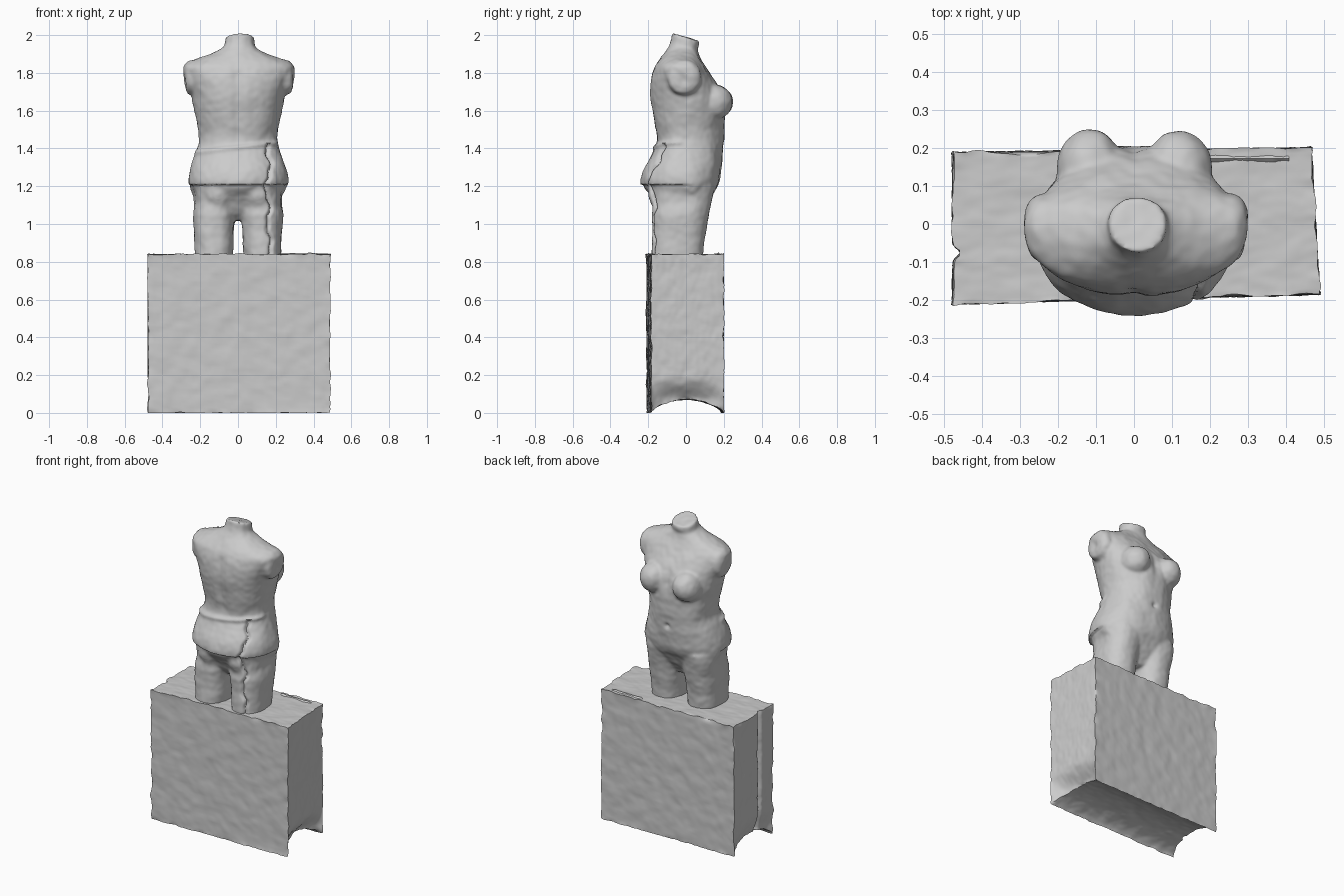
import bpy, bmesh, math
from mathutils import Vector, noise

if "Cube" in bpy.data.objects:
    bpy.data.objects.remove(bpy.data.objects["Cube"])


def spline(rows, steps):
    """Catmull-Rom resampling of a table of section values."""
    out = []
    for i in range(len(rows) - 1):
        p = [rows[max(0, min(len(rows) - 1, i + k))] for k in (-1, 0, 1, 2)]
        for s in range(steps):
            t = s / steps
            out.append([0.5 * (2 * b + (c - a) * t + (2 * a - 5 * b + 4 * c - d) * t * t
                               + (3 * b - a - 3 * c + d) * t ** 3) for a, b, c, d in zip(*p)])
    return out + [list(rows[-1])]


def loft(bm, rows, power=2.2, steps=4, n=48):
    """Rows of (z, centre x, half width, back y, widest y, chest y) become a closed body."""
    rings = []
    for z, cx, hw, yb, ym, yf in spline(rows, steps):
        ring = []
        for k in range(n):
            a = 2 * math.pi * k / n
            c, s = math.cos(a), math.sin(a)
            x = cx + hw * math.copysign(abs(c) ** (2 / power), c)
            y = ym + (yf - ym if s > 0 else ym - yb) * math.copysign(abs(s) ** (2 / power), s)
            ring.append(bm.verts.new((x, y, z)))
        rings.append(ring)
    for r0, r1 in zip(rings, rings[1:]):
        for k in range(n):
            bm.faces.new((r0[k], r0[(k + 1) % n], r1[(k + 1) % n], r1[k]))
    bm.faces.new(rings[0][::-1])
    bm.faces.new(rings[-1])


def blob(bm, loc, size):
    vs = bmesh.ops.create_uvsphere(bm, u_segments=24, v_segments=16, radius=1)["verts"]
    for v in vs:
        v.co = Vector(loc) + Vector(a * b for a, b in zip(v.co, size))


def finish(bm, name, angle=40):
    bmesh.ops.recalc_face_normals(bm, faces=bm.faces)
    me = bpy.data.meshes.new(name)
    bm.to_mesh(me)
    ob = bpy.data.objects.new(name, me)
    bpy.context.collection.objects.link(ob)
    bpy.ops.object.select_all(action='DESELECT')
    ob.select_set(True)
    bpy.context.view_layer.objects.active = ob
    bpy.ops.object.shade_smooth_by_angle(angle=math.radians(angle))
    return ob


def bell(v, mid, width):
    return math.exp(-((v - mid) / width) ** 2)


def ramp(v, a, b):
    t = max(0, min(1, (v - a) / (b - a)))
    return t * t * (3 - 2 * t)


# Torso with neck stump
bm = bmesh.new()
loft(bm, [
    (1.02, 0, .09, -.09, 0, .06), (1.08, 0, .19, -.15, 0, .10), (1.15, 0, .243, -.205, 0, .14),
    (1.21, .003, .264, -.238, -.02, .172), (1.28, .003, .258, -.228, -.02, .185),
    (1.36, 0, .232, -.185, -.01, .194), (1.44, 0, .208, -.155, .01, .202),
    (1.54, 0, .220, -.170, .01, .205), (1.63, 0, .240, -.185, .01, .205),
    (1.71, .003, .256, -.192, 0, .180), (1.78, .005, .282, -.182, -.01, .140),
    (1.83, .005, .298, -.168, -.01, .105), (1.865, .005, .25, -.145, -.01, .082),
    (1.895, .005, .165, -.12, -.01, .068), (1.93, .008, .09, -.092, -.01, .062),
    (1.96, .01, .079, -.078, 0, .068), (1.99, .01, .077, -.074, 0, .072)])
for v in bm.verts:
    v.co.z -= v.co.y * 0.28 * ramp(v.co.z, 1.9, 1.97)
for s in (-1, 1):
    # Thighs, buttocks, breasts and arm stumps
    loft(bm, [(.81, s * .128, .100, -.180, -.04, .088), (.92, s * .128, .103, -.178, -.04, .098),
              (1.02, s * .126, .110, -.178, -.03, .116), (1.1, s * .124, .118, -.185, -.02, .130),
              (1.2, s * .124, .120, -.190, -.02, .150)], 2.4)
    blob(bm, (s * .105, -.10, 1.16), (.105, .115, .105))
    blob(bm, (s * .118, .145, 1.645), (.088, .103, .095))
    blob(bm, (s * .245 + .005, -.01, 1.775), (.06, .092, .095))
rough = finish(bm, "torso_parts")
bm.free()

# Fuse the parts into one soft skin
m = rough.modifiers.new("fuse", 'REMESH')
m.mode, m.voxel_size = 'VOXEL', 0.009
m = rough.modifiers.new("soften", 'SMOOTH')
m.factor, m.iterations = 0.5, 9
rough_eval = rough.evaluated_get(bpy.context.evaluated_depsgraph_get())
bm = bmesh.new()
bm.from_mesh(rough_eval.to_mesh())
bpy.data.objects.remove(rough)

# Carve hem, cloth edge, spine, navel and weathering
bm.normal_update()
moves = []
for v in bm.verts:
    x, y, z = v.co
    nx, ny, nz = v.normal
    back, front = ramp(-ny, 0, .4), ramp(ny, .2, .6)
    d = 0.005 * noise.noise(v.co * 11) + 0.002 * noise.noise(v.co * 30)
    d -= 0.014 * ramp(-ny, -.4, .1) * ramp(1.212 - z, 0, .012) * ramp(z, 1.04, 1.12)
    d += 0.010 * back * bell(z, 1.405 + .12 * x, .014)
    d -= 0.010 * back * bell(x, 0, .03) * ramp(z, 1.42, 1.5) * ramp(1.86 - z, 0, .1)
    edge = .165 + .012 * math.sin(z * 30) + .005 * math.sin(z * 77)
    if z < 1.42:
        d -= 0.016 * back * bell(x, edge, .009)
    d -= 0.014 * front * math.exp(-((x * x + (z - 1.37) ** 2) / .00025))
    d -= 0.012 * front * bell(x, 0, .025) * bell(z, 1.65, .07)
    # hollow of the broken arm faces
    d -= 0.02 * ramp(abs(nx), .6, .9) * math.exp(-(((y + .02) / .05) ** 2 + ((z - 1.76) / .05) ** 2))
    moves.append(v.normal * d)
for v, mv in zip(bm.verts, moves):
    v.co += mv
finish(bm, "torso", 50)
bm.free()

# Weathered plinth with arched underside
bm = bmesh.new()
bmesh.ops.create_cube(bm, size=2)
bmesh.ops.subdivide_edges(bm, edges=bm.edges[:], cuts=55, use_grid_fill=True)
for v in bm.verts:
    u, w, h = v.co
    a, b = (u + 1) / 2, (w + 1) / 2
    x = -.477 + a * (.965 - .022 * b)
    y = (-.210 + .026 * a) * (1 - b) + (.188 + .012 * a) * b
    z = .84 * (h + 1) / 2
    arch = max(0, 1 - w * w) ** .7
    z += arch * .07 * max(0, 1 - z / .3)
    # ends sweep inward towards the underside
    low = ramp(.21 - z, 0, .15) ** 1.5
    x -= u * arch * low * (.07 if u > 0 else .03) * abs(u) ** 6
    # vertical seam on the left end
    if u < -.99:
        x += .022 * bell(y, -.075, .014)
    # chipped edges and uneven faces
    near = sum(abs(c) > .97 for c in (u, w, h))
    amp = .008 if near >= 2 else .0035
    n = noise.noise_vector(Vector((x, y, z)) * 14) + .6 * noise.noise_vector(Vector((x, y, z)) * 37)
    v.co = Vector((x, y, z)) + n * amp
    v.co.z = max(0, v.co.z)
finish(bm, "plinth", 45)
bm.free()

# Raised flake of plaster along the back of the plinth top
bm = bmesh.new()
pts = []
for i in range(16):
    x = .19 + i * .0145
    wd = .012 + .008 * noise.noise((x * 40, 0, 0))
    pts.append([bm.verts.new((x, .172 + o * wd, .835 + h))
                for o, h in ((-1, 0), (0, .012 + .008 * noise.noise((x * 60, 3, 0))), (1, 0))])
for p, q in zip(pts, pts[1:]):
    for k in (0, 1):
        bm.faces.new((p[k], q[k], q[k + 1], p[k + 1]))
finish(bm, "plinth_flake")
bm.free()
